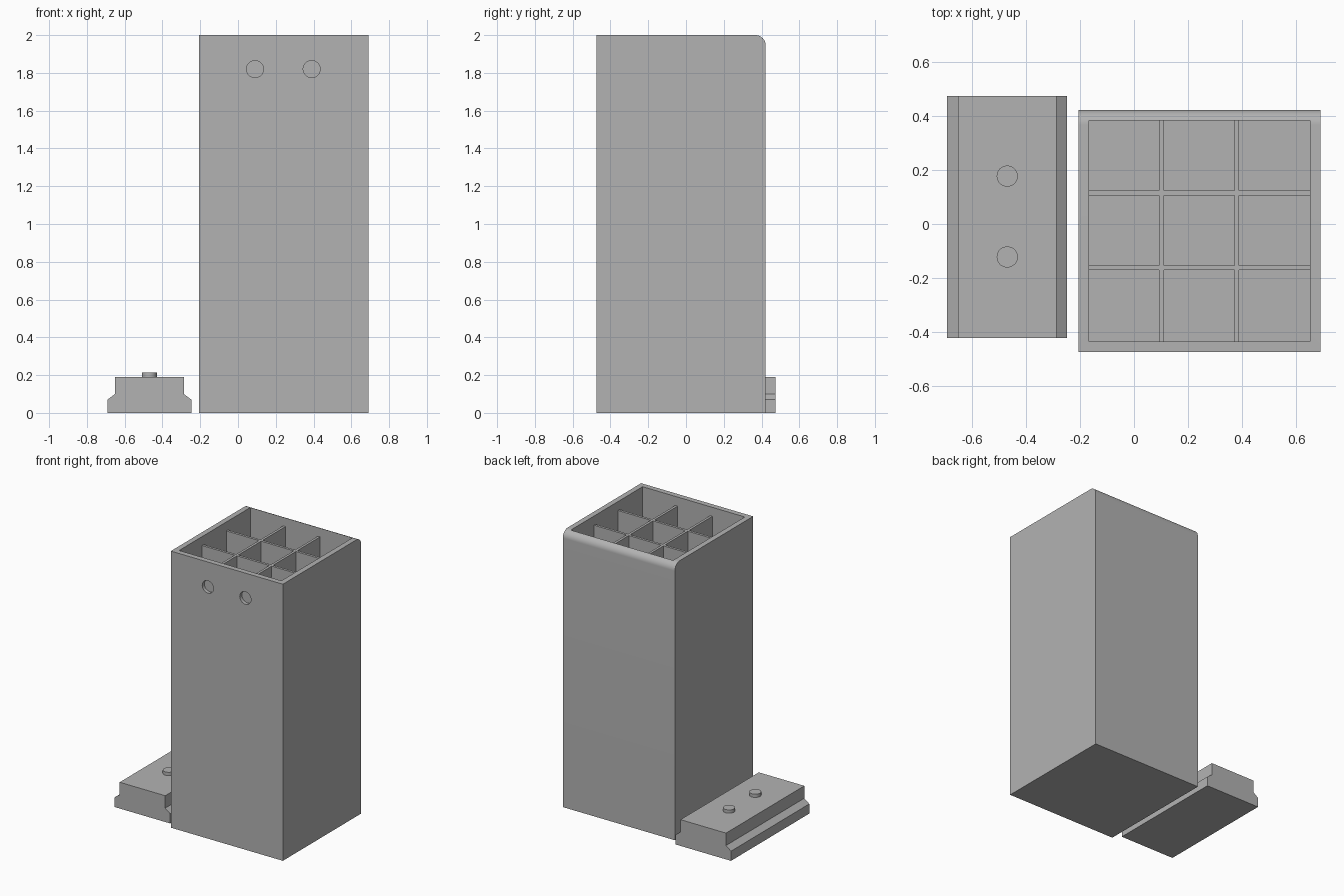
import bpy, bmesh, math
from mathutils import Matrix, Vector

if "Cube" in bpy.data.objects:
    bpy.data.objects.remove(bpy.data.objects["Cube"], do_unlink=True)

grey = bpy.data.materials.new("plain_grey")
grey.use_nodes = True
colour = (0.45, 0.45, 0.45, 1)
grey.diffuse_color = colour
grey.node_tree.nodes["Principled BSDF"].inputs["Base Color"].default_value = colour


def finish(bm, name):
    bmesh.ops.recalc_face_normals(bm, faces=bm.faces)
    mesh = bpy.data.meshes.new(name)
    bm.to_mesh(mesh)
    bm.free()
    mesh.materials.append(grey)
    obj = bpy.data.objects.new(name, mesh)
    bpy.context.collection.objects.link(obj)
    return obj


def prism(name, points, direction):
    """Extrude a closed outline along a vector."""
    bm = bmesh.new()
    face = bm.faces.new([bm.verts.new(p) for p in points])
    top = bmesh.ops.extrude_face_region(bm, geom=[face])["geom"]
    verts = [v for v in top if isinstance(v, bmesh.types.BMVert)]
    bmesh.ops.translate(bm, verts=verts, vec=Vector(direction))
    return finish(bm, name)


def box(name, x0, x1, y0, y1, z0, z1):
    outline = [(x0, y0, z0), (x1, y0, z0), (x1, y1, z0), (x0, y1, z0)]
    return prism(name, outline, (0, 0, z1 - z0))


def cylinder(name, centre, radius, depth, tilt=0):
    bm = bmesh.new()
    matrix = Matrix.Translation(centre) @ Matrix.Rotation(tilt, 4, "X")
    bmesh.ops.create_cone(bm, cap_ends=True, segments=40, radius1=radius,
                          radius2=radius, depth=depth, matrix=matrix)
    return finish(bm, name)


def smooth(obj):
    bpy.ops.object.select_all(action="DESELECT")
    obj.select_set(True)
    bpy.context.view_layer.objects.active = obj
    bpy.ops.object.shade_smooth_by_angle(angle=math.radians(30))


def cut(obj, cutter):
    cutter.hide_render = True
    mod = obj.modifiers.new("cut", "BOOLEAN")
    mod.operation, mod.solver, mod.object = "DIFFERENCE", "EXACT", cutter
    bpy.context.view_layer.objects.active = obj
    bpy.ops.object.modifier_apply(modifier=mod.name)
    bpy.data.objects.remove(cutter, do_unlink=True)


# Tall container with a rounded top back edge
left, right, front, back, height = -0.206, 0.69, -0.473, 0.422, 2.0
wall, radius = 0.039, 0.055
side = [(left, front, 0), (left, back, 0)]
for i in range(13):
    a = math.radians(90 * i / 12)
    side.append((left, back - radius + radius * math.cos(a),
                 height - radius + radius * math.sin(a)))
side.append((left, front, height))
container = prism("container", side, (right - left, 0, 0))

# Open cavity and two blind peg sockets in the front
cut(container, box("cavity_cutter", left + wall, right - wall,
                   front + wall, back - wall, 0.04, height + 0.1))
for x in (0.09, 0.39):
    cut(container, cylinder("socket_cutter", (x, front, 1.82), 0.045, 0.05, math.pi / 2))
smooth(container)

# Recessed divider lattice: two long strips, crossed by short ones
half, low, top = 0.009, 0.035, 1.935
rows = (-0.162, 0.115)
columns = (0.102, 0.38)
for y in rows:
    box("long_divider", left + wall - 0.005, right - wall + 0.005,
        y - half, y + half, low, top)
spans = [(front + wall - 0.005, rows[0] - half), (rows[0] + half, rows[1] - half),
         (rows[1] + half, back - wall + 0.005)]
for x in columns:
    for y0, y1 in spans:
        box("cross_divider", x - half, x + half, y0, y1, low, top)

# Stepped lid block with chamfered flanges
mid = -0.469
half_outline = [(0.222, 0), (0.222, 0.07), (0.182, 0.1), (0.182, 0.19)]
outline = [(mid + x, -0.422, z) for x, z in half_outline]
outline += [(mid - x, -0.422, z) for x, z in reversed(half_outline)]
prism("lid_block", outline, (0, 0.895, 0))

# Pegs on the lid
for y in (-0.122, 0.177):
    smooth(cylinder("lid_peg", (mid, y, 0.199), 0.039, 0.03))
